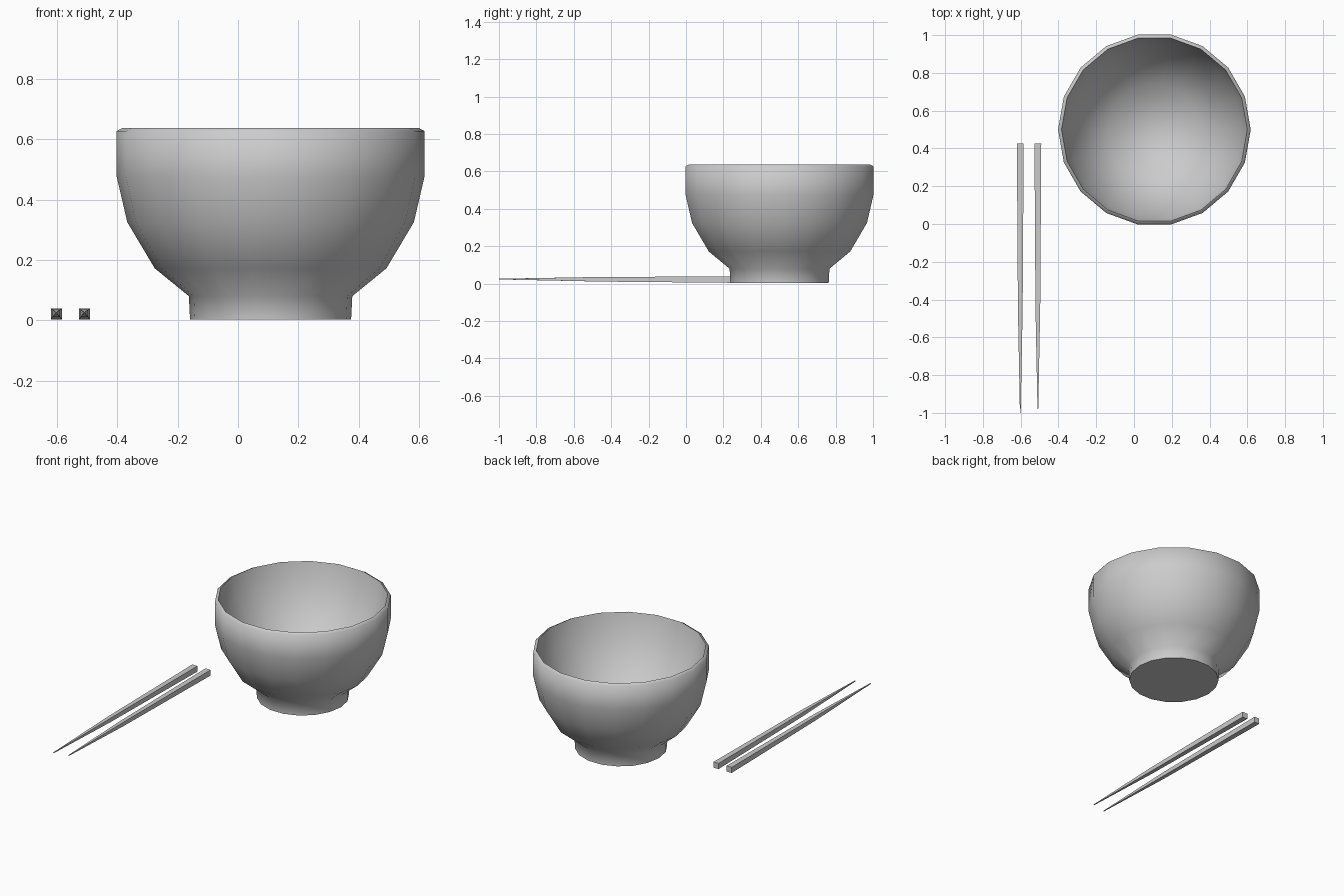
import bpy, bmesh, math

if "Cube" in bpy.data.objects:
    bpy.data.objects.remove(bpy.data.objects["Cube"])

SIDES = 18


def finish(name, bm, smooth):
    bmesh.ops.recalc_face_normals(bm, faces=bm.faces[:])
    mesh = bpy.data.meshes.new(name)
    bm.to_mesh(mesh)
    bm.free()
    ob = bpy.data.objects.new(name, mesh)
    bpy.context.collection.objects.link(ob)
    if smooth:
        bpy.ops.object.select_all(action='DESELECT')
        ob.select_set(True)
        bpy.context.view_layer.objects.active = ob
        bpy.ops.object.shade_smooth_by_angle(angle=math.radians(80))
    return ob


def loft(name, rings, smooth=False):
    """Skin a list of point rings and cap both ends."""
    bm = bmesh.new()
    loops = [[bm.verts.new(p) for p in ring] for ring in rings]
    n = len(rings[0])
    for a, b in zip(loops, loops[1:]):
        for i in range(n):
            j = (i + 1) % n
            bm.faces.new((a[i], a[j], b[j], b[i]))
    bm.faces.new(loops[0][::-1])
    bm.faces.new(loops[-1])
    return finish(name, bm, smooth)


# Bowl: outer wall from the foot up, over the lip, down to the inner floor
cx, cy = 0.108, 0.5
profile = [(0.267, 0.003), (0.271, 0.08), (0.384, 0.172), (0.475, 0.325),
           (0.51, 0.475), (0.51, 0.627), (0.492, 0.637),
           (0.462, 0.51), (0.246, 0.12)]
steps = [2 * math.pi * i / SIDES for i in range(SIDES)]
loft("bowl", [[(cx + r * math.cos(a), cy + r * math.sin(a), z) for a in steps]
              for r, z in profile], smooth=True)

# Chopsticks: square section tapering to a fine tip
def chopstick(name, x, back, front):
    sections = [(back, 0.018, 0.021), (-0.45, 0.0125, 0.0235), (front, 0.002, 0.0245)]
    rings = [[(x + sx * h, y, z + sz * h)
              for sx, sz in ((-1, -1), (1, -1), (1, 1), (-1, 1))]
             for y, h, z in sections]
    loft(name, rings)


chopstick("left_chopstick", -0.602, 0.425, -1.0)
chopstick("right_chopstick", -0.509, 0.425, -0.98)
